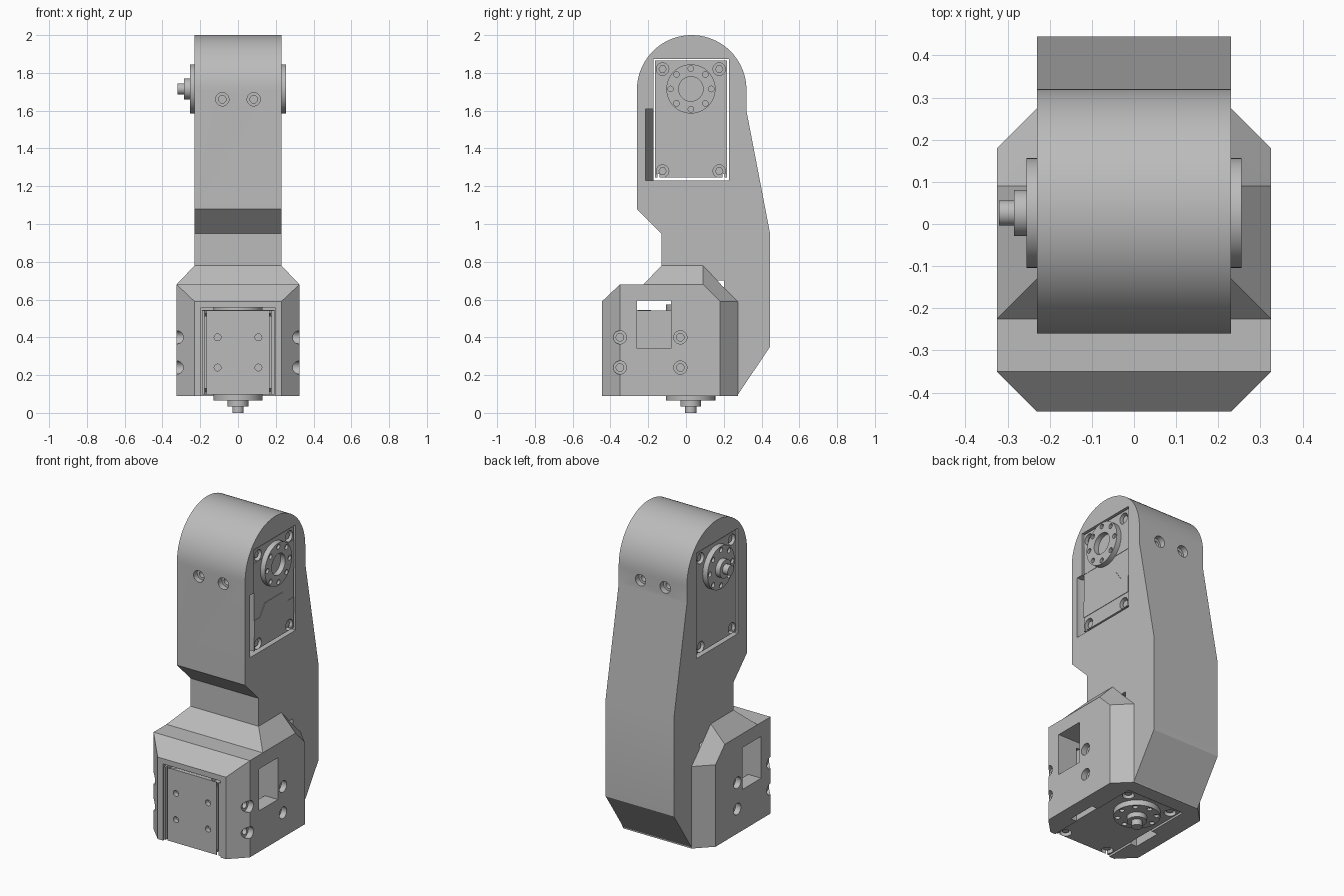
import bpy, bmesh, math
from mathutils import Matrix, Vector

if "Cube" in bpy.data.objects:
    bpy.data.objects.remove(bpy.data.objects["Cube"])

GREY = (0.5, 0.5, 0.5, 1)
mat = bpy.data.materials.new("neutral grey")
mat.use_nodes = True
mat.diffuse_color = GREY
mat.node_tree.nodes["Principled BSDF"].inputs["Base Color"].default_value = GREY


def finish(name, bm):
    bmesh.ops.recalc_face_normals(bm, faces=bm.faces)
    me = bpy.data.meshes.new(name)
    bm.to_mesh(me)
    bm.free()
    me.materials.append(mat)
    ob = bpy.data.objects.new(name, me)
    bpy.context.scene.collection.objects.link(ob)
    return ob


def box(name, lo, hi):
    lo, hi = Vector(lo), Vector(hi)
    bm = bmesh.new()
    bmesh.ops.create_cube(bm, size=1)
    for v in bm.verts:
        v.co = (lo + hi) / 2 + v.co * (hi - lo)
    return finish(name, bm)


def rod(name, axis, centre, radius, length, sides=32):
    bm = bmesh.new()
    turn = Vector((0, 0, 1)).rotation_difference(Vector(axis)).to_matrix().to_4x4()
    bmesh.ops.create_cone(bm, cap_ends=True, segments=sides, radius1=radius, radius2=radius,
                          depth=length, matrix=Matrix.Translation(centre) @ turn)
    return finish(name, bm)


def hull(name, points, mirror=True):
    bm = bmesh.new()
    for x, y, z in points:
        bm.verts.new((x, y, z))
        if mirror:
            bm.verts.new((-x, y, z))
    bmesh.ops.convex_hull(bm, input=bm.verts)
    bmesh.ops.dissolve_limit(bm, angle_limit=0.02, verts=bm.verts, edges=bm.edges)
    return finish(name, bm)


def prism(name, profile, x0, x1):
    bm = bmesh.new()
    face = bm.faces.new([bm.verts.new((x0, y, z)) for y, z in profile])
    ext = bmesh.ops.extrude_face_region(bm, geom=[face])["geom"]
    for v in ext:
        if isinstance(v, bmesh.types.BMVert):
            v.co.x = x1
    return finish(name, bm)


def combine(target, tools, operation="DIFFERENCE"):
    bpy.context.view_layer.objects.active = target
    for tool in tools:
        tool.hide_render = True
        mod = target.modifiers.new("combine", "BOOLEAN")
        mod.object, mod.operation, mod.solver = tool, operation, "EXACT"
        bpy.ops.object.modifier_apply(modifier=mod.name)
        bpy.data.objects.remove(tool)


def smooth(ob):
    bpy.ops.object.select_all(action="DESELECT")
    ob.select_set(True)
    bpy.context.view_layer.objects.active = ob
    bpy.ops.object.shade_smooth_by_angle(angle=math.radians(25))


# Arm: side profile with a rounded head
arc = [(0.03 + 0.29 * math.cos(math.pi * i / 40), 1.71 + 0.29 * math.sin(math.pi * i / 40))
       for i in range(41)]
profile = [(0.2, 0.09), (0.27, 0.09), (0.445, 0.35), (0.445, 0.95), (0.32, 1.6)] + arc + [
    (-0.26, 1.08), (-0.13, 0.95), (-0.13, 0.7), (0.2, 0.7)]
housing = prism("arm_housing", profile, -0.23, 0.23)

# Chamfered base block and its sloped shoulder
base = hull("base_block", [
    (.23, -.445, .09), (.23, -.445, .59), (.325, -.35, .09), (.325, -.35, .68),
    (.325, .09, .68), (.325, .18, .59), (.325, .18, .09), (.23, .275, .09),
    (.23, .275, .59), (.23, .185, .68)])
shoulder = hull("shoulder", [
    (.325, -.225, .68), (.23, -.13, .78), (.23, .09, .78), (.325, .09, .68),
    (.23, .185, .68), (.2, -.2, .62), (.2, .16, .62)])
combine(housing, [base, shoulder], "UNION")

# Motor bays, cable slots and side windows
cuts = [
    box("arm_bay", (-.4, -.172, 1.23), (.4, .228, 1.873)),
    box("base_bay", (-.195, -.6, 0), (.195, .187, .557)),
    box("window", (-.4, -.26, .34), (.4, -.08, .595)),
    hull("cable_slot", [(x, y, z) for z in (1.23, 1.61)
                        for x, y in ((.3, -.215), (.2, -.215), (.06, -.165), (.3, -.165))], False)]
for s in (-1, 1):
    cuts.append(box("base_slit", (s * .215 - .022, -.26, 0), (s * .215 + .022, -.08, .4)))

# Counterbored mounting holes
for s in (-1, 1):
    for y in (-.35, -.03):
        for z in (.24, .4):
            cuts.append(rod("bore", (1, 0, 0), (s * .325, y, z), .035, .07))
            cuts.append(rod("hole", (1, 0, 0), (s * .26, y, z), .02, .12))
    for x in (-.083, .083):
        for y in (-.26, .32):
            if s > 0:
                cuts.append(rod("bore", (0, 1, 0), (x, y, 1.66), .035, .07))
                cuts.append(rod("hole", (0, 1, 0), (x, y * .83, 1.66), .02, .1))
combine(housing, cuts)
smooth(housing)

# Motor, built around its own shaft axis (local x)
case = box("motor_case", (-.222, -.19, -.468), (.222, .192, .15))
cuts, parts = [], [case]
for s in (-1, 1):
    cuts.append(box("groove", (-.3, s * .172 - .006, -.5), (.3, s * .172 + .006, -.45)))
    for y in (-.15, .15):
        for z in (-.435, .105):
            cuts.append(rod("bore", (1, 0, 0), (s * .222, y, z), .033, .06))
            parts.append(rod("case_screw", (1, 0, 0), (s * .195, y, z), .022, .03, 6))
    for x in (-.08, .08):
        cuts.append(rod("end_hole", (0, 0, 1), (x, s * .108, -.468), .018, .06))
combine(case, cuts)

# Shallow cover plates on the idle side of the motor
parts.append(prism("upper_cover", [(-.19, -.105), (.192, -.105), (.192, .07), (-.19, .07)], .22, .224))
parts.append(prism("lower_cover", [(-.19, -.38), (.192, -.38), (.192, -.28), (.135, -.28),
                                   (.085, -.21), (-.085, -.21), (-.135, -.28), (-.19, -.28)],
                   .22, .225))

# Output flange with hub and shaft, idle ring opposite
flange = rod("output_flange", (1, 0, 0), (-.23, 0, 0), .13, .05, 48)
ring = rod("idle_ring", (1, 0, 0), (.23, 0, 0), .13, .05, 48)
for disc, s in ((flange, -1), (ring, 1)):
    holes = [rod("bolt_hole", (1, 0, 0), (s * .255, .108 * math.cos(a), .108 * math.sin(a)), .015, .03, 16)
             for a in (i * math.pi / 4 for i in range(8))]
    if s > 0:
        holes.append(rod("centre_hole", (1, 0, 0), (.24, 0, 0), .065, .04))
    combine(disc, holes)
    parts.append(disc)
parts.append(rod("output_hub", (1, 0, 0), (-.265, 0, 0), .055, .04))
parts.append(rod("output_shaft", (1, 0, 0), (-.295, 0, 0), .03, .05))

# One motor in the arm head, one lying in the base with its shaft down
arm_place = Matrix.Translation((0, .026, 1.715))
base_place = Matrix(((0, 1, 0, 0), (0, 0, 1, .025), (1, 0, 0, .32), (0, 0, 0, 1)))
for part in parts:
    smooth(part)
    twin = part.copy()
    twin.name = "base_" + part.name
    bpy.context.scene.collection.objects.link(twin)
    part.name = "arm_" + part.name
    part.matrix_world = arm_place
    twin.matrix_world = base_place
